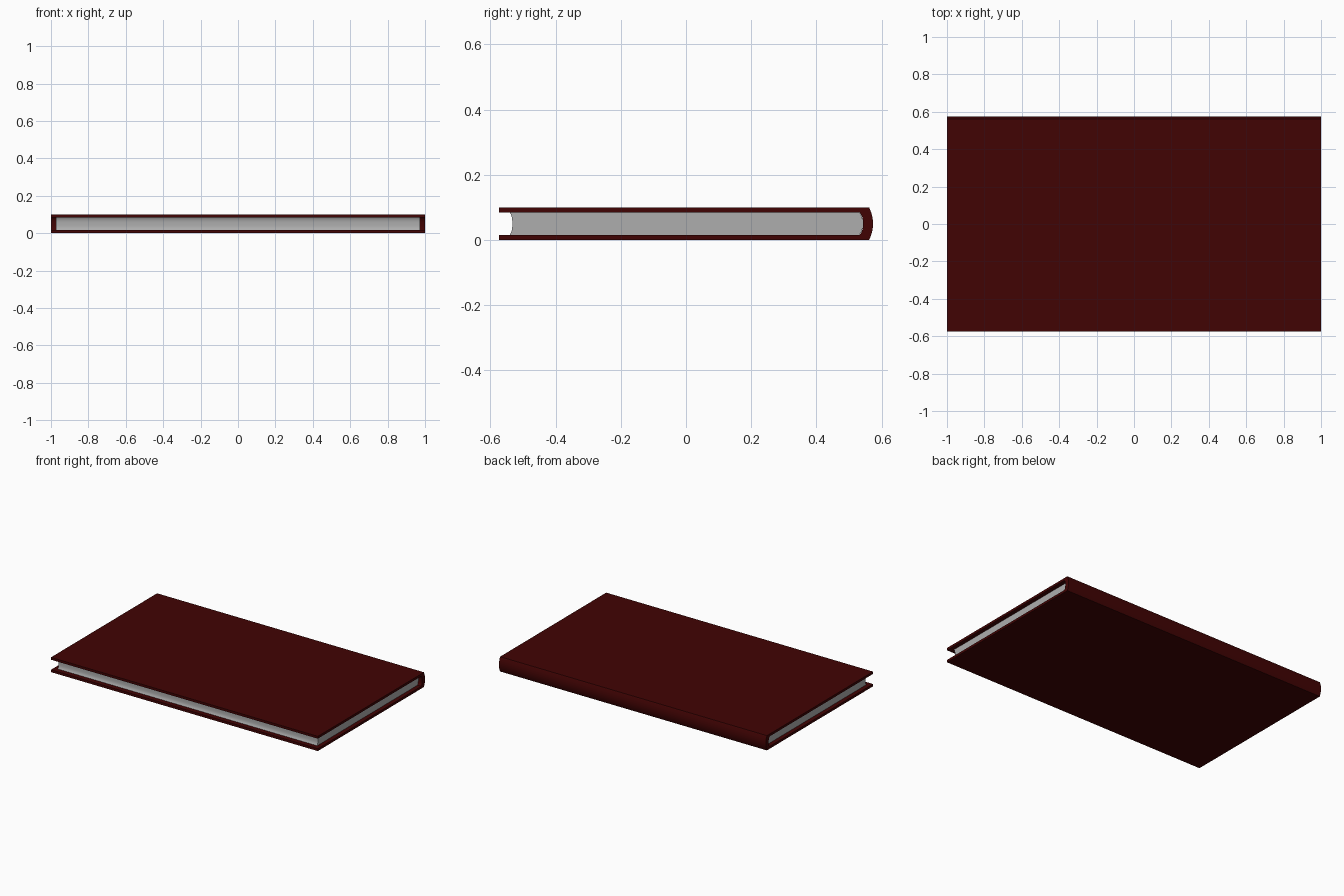
import bpy, bmesh, math

if "Cube" in bpy.data.objects:
    bpy.data.objects.remove(bpy.data.objects["Cube"])

def material(name, rgb):
    m = bpy.data.materials.new(name)
    m.diffuse_color = (*rgb, 1)
    m.use_nodes = True
    m.node_tree.nodes["Principled BSDF"].inputs["Base Color"].default_value = m.diffuse_color
    return m

def arc(y_edge, bulge, z0, z1, power=2, n=12):
    # shallow curve from z0 to z1, bulging towards +y; higher power = flatter middle
    return [(y_edge + bulge * (1 - abs(2 * i / n - 1) ** power), z0 + (z1 - z0) * i / n)
            for i in range(n + 1)]

def extrude_profile(name, points, half_x, mat):
    bm = bmesh.new()
    face = bm.faces.new([bm.verts.new((-half_x, y, z)) for y, z in points])
    ext = bmesh.ops.extrude_face_region(bm, geom=[face])
    verts = [g for g in ext["geom"] if isinstance(g, bmesh.types.BMVert)]
    bmesh.ops.translate(bm, verts=verts, vec=(2 * half_x, 0, 0))
    bmesh.ops.recalc_face_normals(bm, faces=bm.faces)
    me = bpy.data.meshes.new(name)
    bm.to_mesh(me)
    bm.free()
    me.materials.append(mat)
    ob = bpy.data.objects.new(name, me)
    bpy.context.collection.objects.link(ob)
    bpy.ops.object.select_all(action="DESELECT")
    ob.select_set(True)
    bpy.context.view_layer.objects.active = ob
    bpy.ops.object.shade_smooth_by_angle(angle=math.radians(30))

leather = material("dark red cover", (0.053, 0.001, 0.001))
paper = material("grey paper", (0.42, 0.42, 0.42))

# Cover: two boards joined by a rounded spine, one C-shaped section
outer = arc(0.562, 0.012, 0.0, 0.1)
inner = arc(0.533, 0.010, 0.016, 0.084, 3)
extrude_profile("cover", [(-0.574, 0.0)] + outer + [(-0.574, 0.1), (-0.574, 0.084)]
                + inner[::-1] + [(-0.574, 0.016)], 1.0, leather)

# Page block: hollow fore edge, rounded back
extrude_profile("page_block", arc(0.532, 0.010, 0.0155, 0.0845, 3)
                + arc(-0.541, 0.008, 0.0155, 0.0845, 3)[::-1], 0.972, paper)
